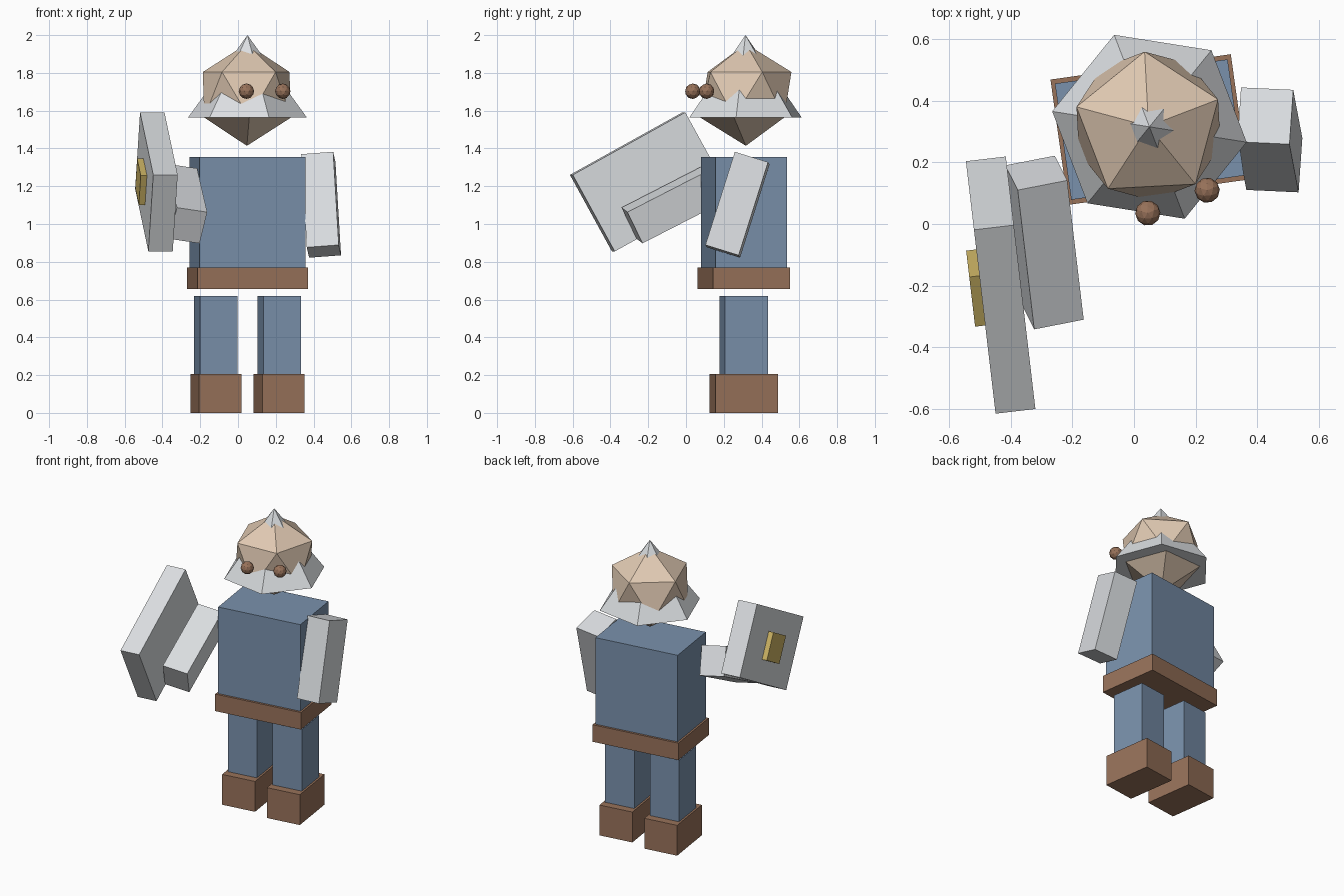
import bpy
from math import radians, cos, sin
from mathutils import Matrix, Vector

if "Cube" in bpy.data.objects:
    bpy.data.objects.remove(bpy.data.objects["Cube"], do_unlink=True)


def material(name, *rgb):
    """Flat material from 0-255 display values, stored as linear."""
    color = [((c / 255 + 0.055) / 1.055) ** 2.4 for c in rgb] + [1.0]
    mat = bpy.data.materials.new(name)
    mat.use_nodes = True
    mat.diffuse_color = color
    mat.node_tree.nodes["Principled BSDF"].inputs["Base Color"].default_value = color
    return mat


blue = material("blue_cloth", 122, 145, 172)
brown = material("brown_leather", 152, 114, 90)
steel = material("pale_steel", 219, 222, 225)
skin = material("skin", 224, 201, 178)
gold = material("gold", 205, 180, 100)


def finish(name, mat):
    ob = bpy.context.object
    ob.name = name
    ob.data.materials.append(mat)
    return ob


def box(name, mat, center, size, rot):
    bpy.ops.mesh.primitive_cube_add(size=1)
    ob = finish(name, mat)
    ob.matrix_world = (Matrix.Translation(center) @ rot.to_4x4()
                       @ Matrix.Diagonal((*size, 1)))
    return ob


def axes(x_hint, y_axis):
    """Rotation from a long y axis and a rough x axis."""
    y = Vector(y_axis).normalized()
    x = Vector(x_hint)
    x = (x - y * x.dot(y)).normalized()
    return Matrix((x, y, x.cross(y))).transposed()


# Body, turned slightly to its left
MID_X, MID_Y = 0.05, 0.306
turn = Matrix.Rotation(radians(8), 3, "Z")
box("torso", blue, (MID_X, MID_Y, 1.06), (0.565, 0.38, 0.59), turn)
box("belt", brown, (MID_X, MID_Y, 0.7125), (0.59, 0.41, 0.115), turn)

# Legs and boots
for side, name in ((-1, "right"), (1, "left")):
    x = MID_X + side * 0.1675
    box(name + "_leg", blue, (x, MID_Y, 0.41), (0.2, 0.23, 0.42), turn)
    box(name + "_boot", brown, (x, MID_Y, 0.1025), (0.226, 0.333, 0.205), turn)

# Arms
box("left_arm", steel, (0.44, 0.2725, 1.102), (0.17, 0.185, 0.518),
    Matrix(((0.995, 0.066, -0.056), (-0.046, 0.951, 0.301), (0.075, -0.297, 0.952))))
box("right_arm", steel, (-0.29, -0.06, 1.108), (0.165, 0.51, 0.188),
    axes((0.97, 0.2, -0.14), (-0.105, 0.884, 0.454)))

# Shield and its boss
tilt = Matrix.Rotation(radians(6.7), 3, "Z") @ Matrix.Rotation(radians(28.9), 3, "X")
shield_center = Vector((-0.432, -0.198, 1.223))
box("shield", steel, shield_center, (0.13, 0.685, 0.463), tilt)
box("shield_boss", gold, shield_center + tilt @ Vector((-0.078, 0, 0)),
    (0.04, 0.185, 0.178), tilt)

# Head
look = radians(21)
bpy.ops.mesh.primitive_ico_sphere_add(
    subdivisions=1, radius=0.27, location=(0.047, 0.317, 1.684), rotation=(0, 0, look))
finish("head", skin)

# Pointed helmet that cuts through the head
bpy.ops.mesh.primitive_cone_add(
    vertices=6, radius1=0.319, radius2=0, depth=0.437,
    location=(0.05, 0.315, 1.7815), rotation=(0, 0, look))
finish("helmet", steel)

# Eyes
for side, name in ((-1, "right_eye"), (1, "left_eye")):
    dx, dy = side * 0.103, -0.262
    bpy.ops.mesh.primitive_ico_sphere_add(
        subdivisions=2, radius=0.041, rotation=(0, 0, look),
        location=(0.047 + dx * cos(look) - dy * sin(look),
                  0.317 + dx * sin(look) + dy * cos(look), 1.703))
    finish(name, brown)
